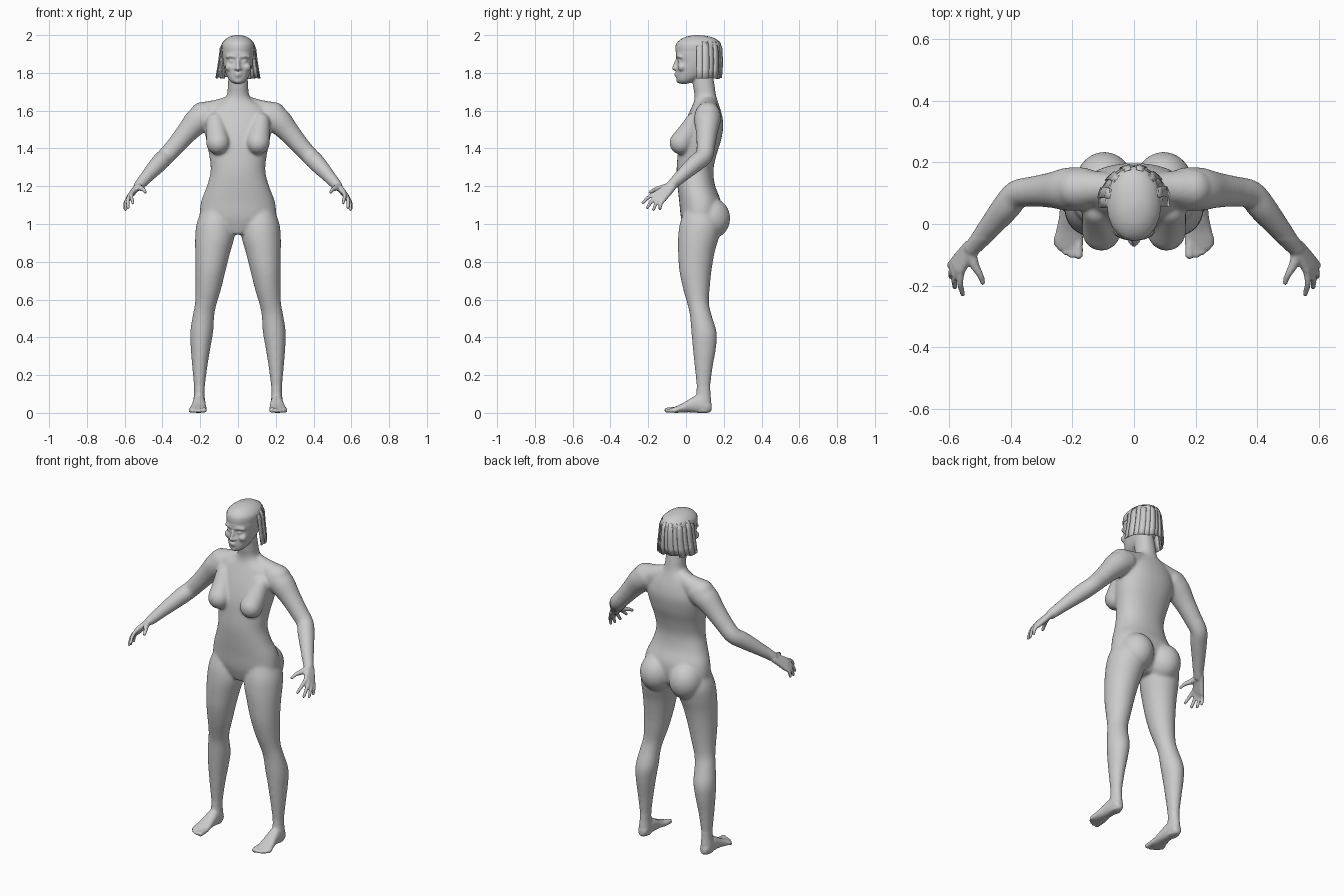
import bpy, bmesh, math, random
from mathutils import Vector, Matrix

if "Cube" in bpy.data.objects:
    bpy.data.objects.remove(bpy.data.objects["Cube"])

random.seed(4)
grey = bpy.data.materials.new("plain grey")
grey.diffuse_color = (0.6, 0.6, 0.6, 1)
grey.use_nodes = True
grey.node_tree.nodes["Principled BSDF"].inputs["Base Color"].default_value = grey.diffuse_color


def smooth_rows(rows, steps=4):
    """Catmull-Rom interpolation of number rows."""
    out = []
    for i in range(len(rows) - 1):
        p = [rows[max(0, min(len(rows) - 1, i + k))] for k in (-1, 0, 1, 2)]
        for s in range(steps):
            t = s / steps
            out.append([0.5 * (2 * b + (c - a) * t + (2 * a - 5 * b + 4 * c - d) * t * t
                               + (3 * b - a - 3 * c + d) * t ** 3) for a, b, c, d in zip(*p)])
    return out + [list(rows[-1])]


def skin(bm, rings):
    """Close a stack of point rings into a solid."""
    vs = [[bm.verts.new(p) for p in r] for r in rings]
    n = len(vs[0])
    faces = [bm.faces.new(vs[0][::-1]), bm.faces.new(vs[-1])]
    for a, b in zip(vs, vs[1:]):
        for i in range(n):
            faces.append(bm.faces.new((a[i], a[(i + 1) % n], b[(i + 1) % n], b[i])))
    bmesh.ops.recalc_face_normals(bm, faces=faces)


def loft(bm, rows, side=1, axis='z', power=2.2, n=32, steps=4):
    """Rows: position on axis, centre x, half width, low edge, high edge."""
    rings = []
    for pos, cx, hw, lo, hi in smooth_rows(rows, steps):
        ring = []
        for i in range(n):
            a = math.tau * i / n
            c, s = math.cos(a), math.sin(a)
            u = side * (cx + hw * math.copysign(abs(c) ** (2 / power), c))
            v = (lo + hi) / 2 + (hi - lo) / 2 * math.copysign(abs(s) ** (2 / power), s)
            ring.append((u, v, pos) if axis == 'z' else (u, pos, v))
        rings.append(ring)
    skin(bm, rings)


def ball(bm, c, r, side=1):
    m = Matrix.Translation((side * c[0], c[1], c[2])) @ Matrix.Diagonal((*r, 1))
    bmesh.ops.create_uvsphere(bm, u_segments=24, v_segments=14, radius=1, matrix=m)


def tube(bm, rows, side=1, n=18):
    """Rows: x, y, z, radius; rounded ends."""
    pts = smooth_rows([(side * x, y, z, r) for x, y, z, r in rows])
    rings = []
    for i, p in enumerate(pts):
        a, b = pts[max(i - 1, 0)], pts[min(i + 1, len(pts) - 1)]
        d = (Vector(b[:3]) - Vector(a[:3])).normalized()
        u = d.orthogonal() if i == 0 else (u - d * u.dot(d))
        u = u.normalized()
        w = d.cross(u)
        rings.append([Vector(p[:3]) + p[3] * (u * math.cos(math.tau * k / n) + w * math.sin(math.tau * k / n))
                      for k in range(n)])
    skin(bm, rings)
    for p in (pts[0], pts[-1]):
        ball(bm, p[:3], [p[3]] * 3)


def make_object(bm, name):
    me = bpy.data.meshes.new(name)
    bm.to_mesh(me)
    bm.free()
    me.materials.append(grey)
    ob = bpy.data.objects.new(name, me)
    bpy.context.collection.objects.link(ob)
    return ob


bm = bmesh.new()
# torso and neck
loft(bm, [(.945, 0, .04, .0, .12), (.99, 0, .15, -.015, .165), (1.04, 0, .2, -.028, .185),
          (1.12, 0, .195, -.036, .185), (1.2, 0, .165, -.045, .155), (1.28, 0, .145, -.05, .145),
          (1.36, 0, .152, -.045, .16), (1.44, 0, .168, -.035, .185), (1.52, 0, .178, -.012, .198),
          (1.58, 0, .165, .012, .19), (1.62, 0, .14, .03, .178), (1.65, 0, .088, .042, .168),
          (1.68, 0, .06, .045, .16), (1.74, 0, .053, .036, .15), (1.8, 0, .05, .03, .14)])
# head
loft(bm, [(1.742, 0, .02, -.03, .01), (1.755, 0, .04, -.046, .04), (1.775, 0, .054, -.051, .085),
          (1.8, 0, .065, -.051, .125), (1.83, 0, .074, -.05, .152), (1.862, 0, .08, -.045, .165),
          (1.89, 0, .082, -.052, .17), (1.915, 0, .082, -.051, .17), (1.95, 0, .076, -.04, .16),
          (1.975, 0, .055, -.012, .13), (1.988, 0, .02, .03, .08)])
# nose, lips and chin
tube(bm, [(0, -.046, 1.872, .008), (0, -.056, 1.845, .01), (0, -.063, 1.824, .012)])
ball(bm, (0, -.05, 1.797), (.02, .012, .006))
ball(bm, (0, -.049, 1.785), (.018, .012, .007))
ball(bm, (0, -.037, 1.759), (.022, .014, .014))

for s in (1, -1):
    # nostril, eye, brow, cheek
    ball(bm, (.012, -.053, 1.822), (.009, .011, .008), s)
    ball(bm, (.032, -.031, 1.861), (.016, .014, .009), s)
    tube(bm, [(.012, -.046, 1.884, .008), (.035, -.043, 1.889, .008), (.058, -.028, 1.885, .008)], s)
    ball(bm, (.045, -.022, 1.83), (.024, .022, .022), s)
    # shoulder slope, chest and seat
    tube(bm, [(.03, .115, 1.645, .04), (.1, .118, 1.61, .052), (.19, .115, 1.58, .066)], s)
    tube(bm, [(.12, .045, 1.54, .05), (.112, .01, 1.48, .058), (.106, -.025, 1.43, .063)], s)
    ball(bm, (.096, .13, 1.03), (.096, .105, .11), s)
    # arm
    tube(bm, [(.17, .115, 1.575, .07), (.215, .113, 1.545, .071), (.27, .11, 1.485, .058),
              (.33, .105, 1.415, .05), (.38, .096, 1.36, .047), (.415, .055, 1.325, .047),
              (.47, -.012, 1.265, .038), (.525, -.078, 1.203, .027)], s)
    # palm
    for k in range(4):
        x, y, z = ((.561, -.152, 1.166), (.573, -.146, 1.151), (.58, -.133, 1.139), (.582, -.117, 1.131))[k]
        tx, ty, tz = ((.556, -.228, 1.112), (.582, -.205, 1.086), (.595, -.172, 1.076), (.598, -.138, 1.08))[k]
        tube(bm, [(.525 + k * .004, -.08 + k * .003, 1.208 - k * .005, .018), (x, y, z, .0135)], s)
        # finger
        tube(bm, [(x, y, z, .012), ((x + tx) / 2 + .006, (y + ty) / 2 - .003, (z + tz) / 2 + .007, .0105),
                  (tx, ty, tz, .0085)], s)
    # thumb
    tube(bm, [(.53, -.09, 1.2, .018), (.517, -.135, 1.19, .015), (.5, -.165, 1.182, .011),
              (.491, -.19, 1.168, .009)], s)
    # leg
    loft(bm, [(1.07, .115, .08, -.01, .16), (1.0, .12, .1, -.033, .185), (.93, .123, .104, -.042, .175),
              (.85, .134, .093, -.042, .152), (.75, .146, .08, -.035, .135), (.65, .158, .067, -.014, .125),
              (.58, .17, .058, .006, .122), (.52, .182, .057, .02, .135), (.43, .192, .061, .028, .162),
              (.35, .198, .053, .035, .16), (.25, .202, .041, .045, .143), (.15, .204, .03, .055, .13),
              (.1, .205, .028, .054, .13), (.05, .206, .032, .04, .134), (.003, .206, .026, .05, .128)],
         s, power=2)
    # foot
    loft(bm, [(.136, .206, .015, .012, .045), (.115, .206, .029, 0, .075), (.06, .206, .034, 0, .092),
              (.02, .207, .037, .003, .074), (-.02, .21, .043, .002, .05), (-.055, .212, .048, 0, .034),
              (-.078, .21, .042, .003, .025)], s, 'y', n=24)
    # toes
    for x, y, r in ((.18, -.1, .0145), (.203, -.1, .011), (.222, -.092, .0105), (.238, -.08, .01), (.252, -.064, .0095)):
        tube(bm, [(x, -.045, .018, r), (x, y, r, r)], s)

body = make_object(bm, "body")
# fuse the parts into one skin
remesh = body.modifiers.new("fuse", 'REMESH')
remesh.mode = 'VOXEL'
remesh.voxel_size = 0.006
fused = bpy.data.meshes.new_from_object(body.evaluated_get(bpy.context.evaluated_depsgraph_get()))
body.modifiers.clear()
body.data = fused
fused.materials.clear()
fused.materials.append(grey)
fused.shade_smooth()
# blend large forms more than face, hands and feet
group = body.vertex_groups.new(name="large forms")
group.add([v.index for v in fused.vertices
           if .13 < v.co.z < 1.71 and not (abs(v.co.x) > .46 and v.co.y < -.05)], 1.0, 'REPLACE')
blend = body.modifiers.new("blend forms", 'SMOOTH')
blend.factor, blend.iterations, blend.vertex_group = 0.5, 24, group.name
soften = body.modifiers.new("soften", 'SMOOTH')
soften.factor, soften.iterations = 0.5, 3

# hair cap with a fringe band
bm = bmesh.new()
loft(bm, [(1.912, 0, .086, -.055, .184), (1.945, 0, .088, -.055, .187), (1.966, 0, .079, -.043, .176),
          (1.986, 0, .056, -.014, .146), (1.996, 0, .032, .02, .105), (2.0, 0, .008, .05, .07)],
     n=20, steps=2, power=2.1)
cap = make_object(bm, "hair_cap")

# overlapping hair locks around the sides and back
bm = bmesh.new()
rows = ((1.965, .074, .108), (1.93, .091, .121), (1.87, .098, .124), (1.82, .106, .123), (1.772, .114, .119))
count, start, end = 13, math.radians(86), math.radians(274)
for k in range(count):
    a0 = start + (end - start) * k / count
    a1 = start + (end - start) * (k + 1.12) / count
    lift = .005 * (k % 2)
    drop = random.uniform(-.004, .01)
    grid = []
    for j, (z, rx, ry) in enumerate(rows):
        line = []
        for i in range(3):
            a = a0 + (a1 - a0) * i / 2
            line.append(bm.verts.new(((rx + lift) * math.sin(a), .065 - (ry + lift) * math.cos(a),
                                      z + (drop if j == 4 else 0))))
        grid.append(line)
    for p, q in zip(grid, grid[1:]):
        for i in range(2):
            bm.faces.new((p[i], q[i], q[i + 1], p[i + 1]))
locks = make_object(bm, "hair_locks")
thick = locks.modifiers.new("thickness", 'SOLIDIFY')
thick.thickness, thick.offset = 0.004, 0

for ob in (cap, locks):
    bpy.ops.object.select_all(action='DESELECT')
    ob.select_set(True)
    bpy.context.view_layer.objects.active = ob
    bpy.ops.object.shade_smooth_by_angle(angle=math.radians(30))
